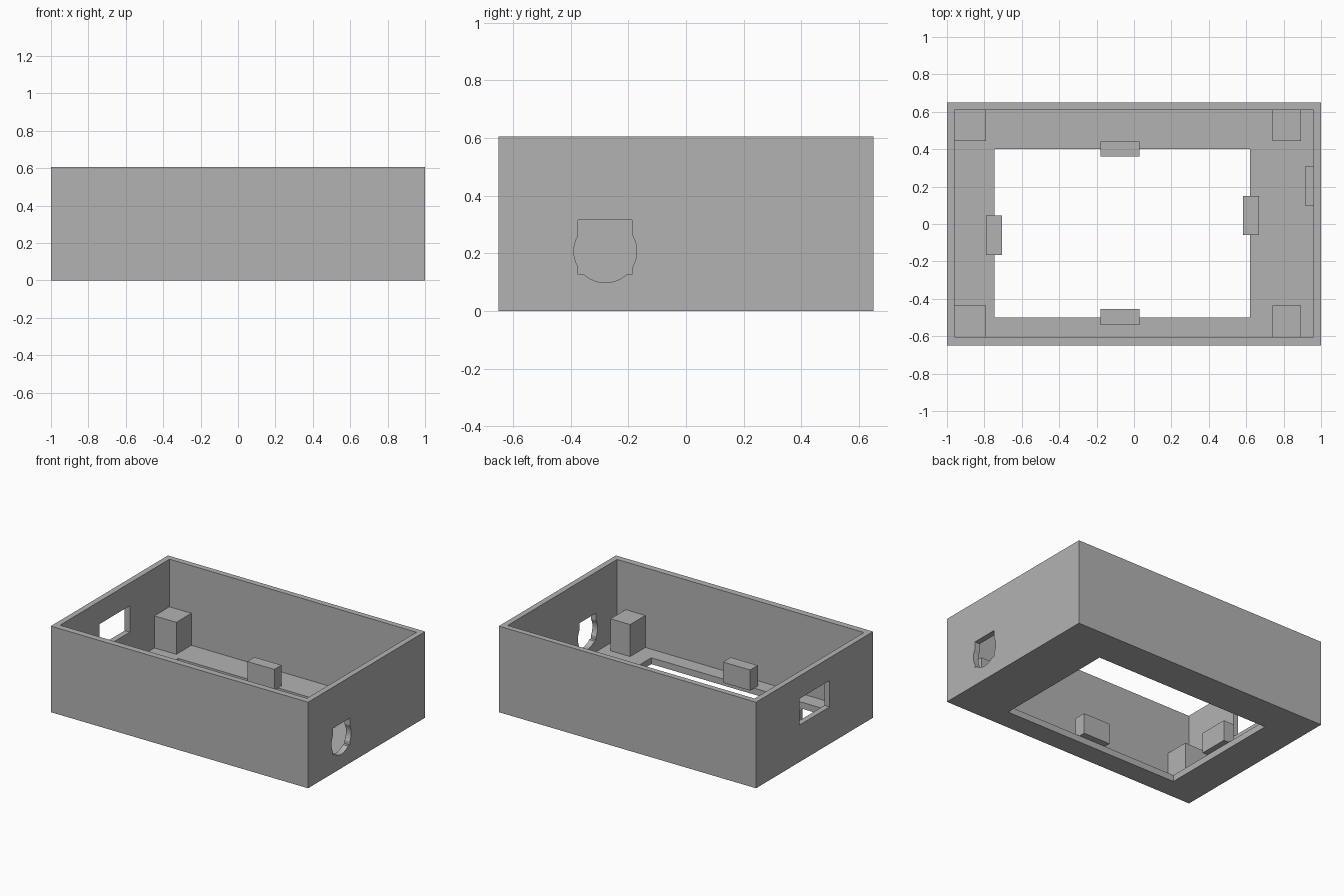
import bpy
import bmesh
from math import pi
from mathutils import Matrix, Vector

default = bpy.data.objects.get("Cube")
if default:
    bpy.data.objects.remove(default, do_unlink=True)

grey = bpy.data.materials.new("plain_grey")
grey.use_nodes = True
colour = (0.45, 0.45, 0.45, 1)
grey.diffuse_color = colour
grey.node_tree.nodes["Principled BSDF"].inputs["Base Color"].default_value = colour

HEIGHT = 0.605
FLOOR = 0.045


def add_object(name, bm):
    mesh = bpy.data.meshes.new(name)
    bm.to_mesh(mesh)
    bm.free()
    mesh.materials.append(grey)
    obj = bpy.data.objects.new(name, mesh)
    bpy.context.collection.objects.link(obj)
    return obj


def box(name, x, y, z):
    """Box from its (low, high) limits on each axis."""
    low, high = Vector((x[0], y[0], z[0])), Vector((x[1], y[1], z[1]))
    bm = bmesh.new()
    place = Matrix.Translation((low + high) / 2) @ Matrix.Diagonal((high - low).to_4d())
    bmesh.ops.create_cube(bm, size=1, matrix=place)
    return add_object(name, bm)


def cylinder_x(name, centre, radius, depth):
    bm = bmesh.new()
    place = Matrix.Translation(centre) @ Matrix.Rotation(pi / 2, 4, "Y")
    bmesh.ops.create_cone(bm, cap_ends=True, segments=48, radius1=radius,
                          radius2=radius, depth=depth, matrix=place)
    return add_object(name, bm)


def cut(target, cutter):
    mod = target.modifiers.new(cutter.name, "BOOLEAN")
    mod.operation = "DIFFERENCE"
    mod.solver = "EXACT"
    mod.object = cutter
    bpy.context.view_layer.objects.active = target
    bpy.ops.object.modifier_apply(modifier=mod.name)
    bpy.data.objects.remove(cutter, do_unlink=True)


# Open-topped case with a display window in the floor
case = box("case", (-1, 1), (-0.65, 0.65), (0, HEIGHT))
cut(case, box("cavity", (-0.96, 0.96), (-0.605, 0.61), (FLOOR, 1)))
cut(case, box("window", (-0.745, 0.62), (-0.5, 0.4), (-0.1, 0.2)))

# Rectangular port on one end, round port with a squared collar on the other
cut(case, box("rectangular_port", (-1.1, -0.9), (-0.167, 0.17), (0.26, 0.445)))
cut(case, box("collar_port", (0.9, 1.1), (-0.374, -0.187), (0.127, 0.316)))
cut(case, cylinder_x("round_port", (1, -0.28, 0.207), 0.109, 0.2))

# Corner posts
for side, x in (("right", (-0.97, -0.79)), ("left", (0.74, 0.893))):
    for end, y in (("front", (-0.615, -0.437)), ("back", (0.443, 0.62))):
        box(f"{end}_{side}_post", x, y, (FLOOR - 0.01, 0.27))

# Clips overhanging the window edges, and one against the end wall
clips = {
    "back_clip": ((-0.18, 0.03), (0.36, 0.44)),
    "front_clip": ((-0.18, 0.03), (-0.54, -0.455)),
    "right_clip": ((-0.79, -0.705), (-0.165, 0.045)),
    "left_clip": ((0.583, 0.667), (-0.06, 0.15)),
    "wall_clip": ((0.915, 0.98), (0.1, 0.307)),
}
for name, (x, y) in clips.items():
    box(name, x, y, (FLOOR, 0.19))
